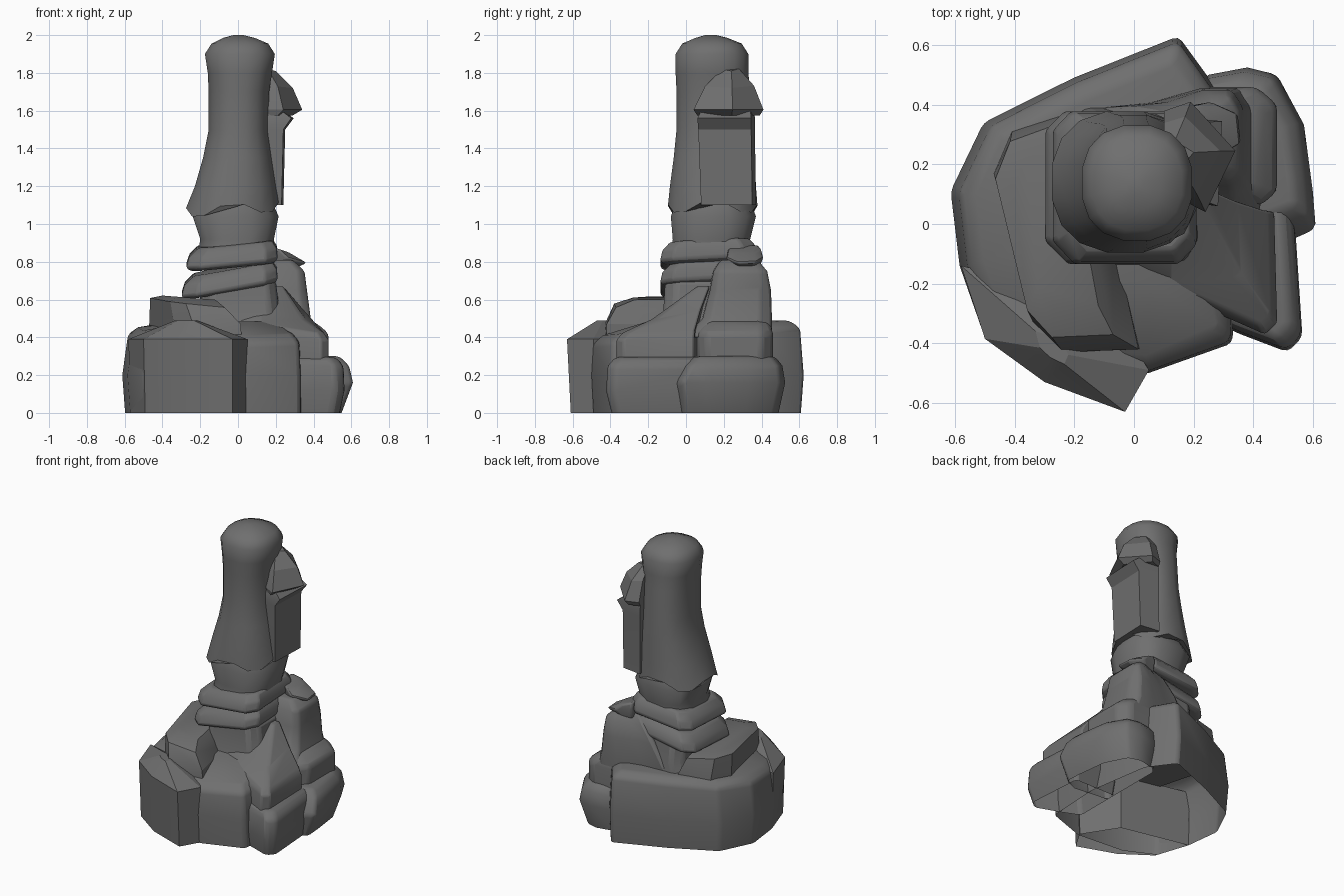
import bpy, bmesh, math

stone = bpy.data.materials.new("dark grey stone")
stone.diffuse_color = (0.16, 0.16, 0.16, 1)


def loft(name, outline, levels, bevel=0.0, open_base=False, hem=0.0, angle=35):
    """Stack an outline, fitted at each level to (z, x0, x1, y0, y1[, slope x, slope y])."""
    xs, ys = [p[0] for p in outline], [p[1] for p in outline]
    ax, bx, ay, by = min(xs), max(xs), min(ys), max(ys)
    bm = bmesh.new()
    rings = []
    for k, lv in enumerate(levels):
        z, x0, x1, y0, y1 = lv[:5]
        sx, sy = lv[5:] if len(lv) > 5 else (0, 0)
        ring = []
        for x, y in outline:
            u, v = (x - ax) / (bx - ax), (y - ay) / (by - ay)
            zz = z + sx * (u - .5) * (x1 - x0) + sy * (v - .5) * (y1 - y0)
            if hem and k == 0:
                zz += hem * math.cos(4 * math.atan2(v - .5, u - .5))
            ring.append(bm.verts.new((x0 + u * (x1 - x0), y0 + v * (y1 - y0), zz)))
        rings.append(ring)
    n = len(outline)
    for a, b in zip(rings, rings[1:]):
        for i in range(n):
            j = (i + 1) % n
            bm.faces.new((a[i], a[j], b[j], b[i]))
    cap = bm.faces.new(rings[-1])
    if not open_base:
        bm.faces.new(rings[0][::-1])
    bmesh.ops.recalc_face_normals(bm, faces=bm.faces)
    # outlines may run either way round: make the cap look up
    if cap.normal.z < 0:
        bmesh.ops.reverse_faces(bm, faces=bm.faces)
    me = bpy.data.meshes.new(name)
    bm.to_mesh(me)
    bm.free()
    ob = bpy.data.objects.new(name, me)
    bpy.context.collection.objects.link(ob)
    me.materials.append(stone)
    if bevel:
        m = ob.modifiers.new("worn edges", 'BEVEL')
        m.width, m.segments, m.limit_method = bevel, 2, 'ANGLE'
        m.angle_limit = math.radians(32)
    bpy.ops.object.select_all(action='DESELECT')
    ob.select_set(True)
    bpy.context.view_layer.objects.active = ob
    bpy.ops.object.shade_smooth_by_angle(angle=math.radians(angle))
    return ob


def rounded(n, power):
    """Superellipse outline with n corners."""
    pts = []
    for i in range(n):
        t = 2 * math.pi * (i + .5) / n
        c, s = math.cos(t), math.sin(t)
        pts.append((math.copysign(abs(c) ** power, c), math.copysign(abs(s) ** power, s)))
    return pts


block = [(-1, -.7), (-.7, -1), (.75, -1), (1, -.75), (1, .7), (.7, 1), (-.75, 1), (-1, .75)]

# broad base rock
base = [(-.61, .11), (-.5, .34), (-.2, .49), (.15, .63), (.28, .45), (.35, 0),
        (.33, -.4), (.05, -.5), (-.3, -.47), (-.5, -.37), (-.58, -.14)]
loft("base_rock", base, [
    (0, -.60, .35, -.49, .615), (.2, -.615, .35, -.50, .63),
    (.41, -.585, .34, -.49, .61, 0, .08), (.45, -.53, .3, -.44, .55, 0, .08),
    (.485, -.25, .2, -.2, .35)], .02, True, angle=50)

# sharp slab on the front of the base
loft("front_slab", [(-.58, -.14), (-.5, -.385), (-.3, -.53), (-.03, -.63), (.05, -.49), (-.1, -.25)], [
    (0, -.57, .05, -.61, -.14), (.39, -.58, .05, -.63, -.14),
    (.49, -.33, -.22, -.47, -.36)], 0, True, angle=20)

# wedge lying on the base
loft("left_wedge", [(-.47, .17), (-.41, .31), (-.2, .38), (-.08, 0), (.01, -.41), (-.24, -.42), (-.34, -.32)], [
    (.38, -.47, .02, -.43, .38), (.47, -.47, .015, -.43, .38),
    (.585, -.465, -.07, -.38, .34, -.1, .02), (.61, -.40, -.12, -.28, .27, -.08, 0)], 0, angle=30)

# low boulders on the right
loft("right_front_boulder", [(.2, -.3), (.36, -.37), (.52, -.43), (.57, -.38), (.54, .07), (.2, .07)], [
    (0, .2, .54, -.40, .04), (.12, .2, .565, -.43, .07),
    (.25, .2, .56, -.42, .07), (.295, .2, .52, -.38, .06)], .02, True, angle=50)
loft("right_back_boulder", [(.2, .46), (.25, .5), (.38, .525), (.48, .5), (.57, .33), (.6, .1),
                            (.61, -.03), (.5, -.08), (.2, -.05)], [
    (0, .2, .55, -.05, .49), (.16, .2, .61, -.07, .525),
    (.25, .2, .59, -.02, .51), (.30, .2, .54, .03, .47)], .02, True, angle=50)

# middle tier on the right
loft("mid_front_block", [(-.02, -.13), (.12, -.22), (.44, -.37), (.48, -.33), (.47, .06), (.1, .1)], [
    (.22, -.02, .48, -.37, .08), (.41, -.03, .48, -.37, .08, -.1, 0),
    (.46, .0, .455, -.335, .08, -.14, .03), (.54, .04, .355, -.18, .1, -.12, .2),
    (.67, .12, .24, .06, .13)], .01)
loft("mid_back_block", block, [
    (.22, .02, .48, .06, .46), (.42, .02, .48, .06, .46),
    (.455, .05, .44, .08, .45), (.49, .06, .39, .1, .43)], .022)

# upper tier, spreading to the back left, and its little ledge stone
loft("upper_block", [(-.2, .1), (-.18, .38), (.02, .4), (.22, .455), (.36, .455), (.42, .38), (.42, .08), (.36, .03), (-.1, .02)], [
    (.40, -.2, .43, -.02, .455), (.50, -.12, .385, .08, .455), (.65, -.03, .365, .12, .45),
    (.75, .05, .352, .14, .43), (.81, .12, .29, .18, .38)], .015, angle=45)
loft("ledge_stone", [(.15, .25), (.26, .21), (.36, .27), (.35, .37), (.26, .41), (.15, .39)], [
    (.77, .15, .31, .24, .39), (.82, .15, .365, .21, .41, -.25, 0),
    (.87, .15, .27, .22, .40, -.35, 0)], .012)

# core under the pillar
loft("core_rock", block, [
    (.40, -.26, .26, -.16, .40), (.54, -.2, .22, -.12, .38), (.70, -.2, .2, -.11, .36)], .02)

# two tilted stone layers
for name, z, x0, tilt in (("lower_layer", .64, -.30, .18), ("upper_layer", .77, -.275, .1)):
    loft(name, block, [
        (z + .01, x0 + .03, .19, -.11, .36, tilt, .05), (z + .03, x0, .21, -.137, .38, tilt, .05),
        (z + .085, x0 + .015, .205, -.125, .37, tilt, .05),
        (z + .13, x0 + .065, .18, -.085, .335, tilt, .05)], .012)

# neck
loft("neck", rounded(12, .75), [
    (.85, -.21, .19, -.08, .34), (.92, -.20, .19, -.07, .34),
    (1.04, -.24, .215, -.08, .37), (1.12, -.19, .18, -.05, .34)], angle=50)

# tall pillar with a flared hem and domed top
loft("pillar", rounded(16, .85), [
    (1.08, -.275, .215, -.095, .378, .06, 0), (1.2, -.228, .2, -.085, .37),
    (1.35, -.185, .18, -.065, .365), (1.5, -.155, .16, -.05, .355),
    (1.7, -.155, .165, -.05, .34), (1.8, -.16, .18, -.055, .33),
    (1.9, -.175, .195, -.055, .33), (1.955, -.14, .16, -.02, .295),
    (1.985, -.08, .09, .05, .22), (2.0, -.025, .03, .1, .16)], hem=.035, angle=50)

# slab leaning on the pillar, and its cap
loft("side_slab", [(.1, .1), (.24, .07), (.25, .35), (.1, .37)], [
    (1.10, .1, .24, .08, .37), (1.5, .1, .25, .065, .365), (1.56, .1, .295, .06, .365),
    (1.6, .1, .24, .08, .36)], angle=20)
loft("side_slab_cap", [(.1, .12), (.24, .05), (.34, .25), (.19, .41), (.1, .38)], [
    (1.575, .1, .29, .06, .39), (1.605, .1, .34, .04, .41),
    (1.73, .1, .29, .10, .36, -.1, 0), (1.82, .1, .20, .19, .28, -.2, 0)], angle=20)
